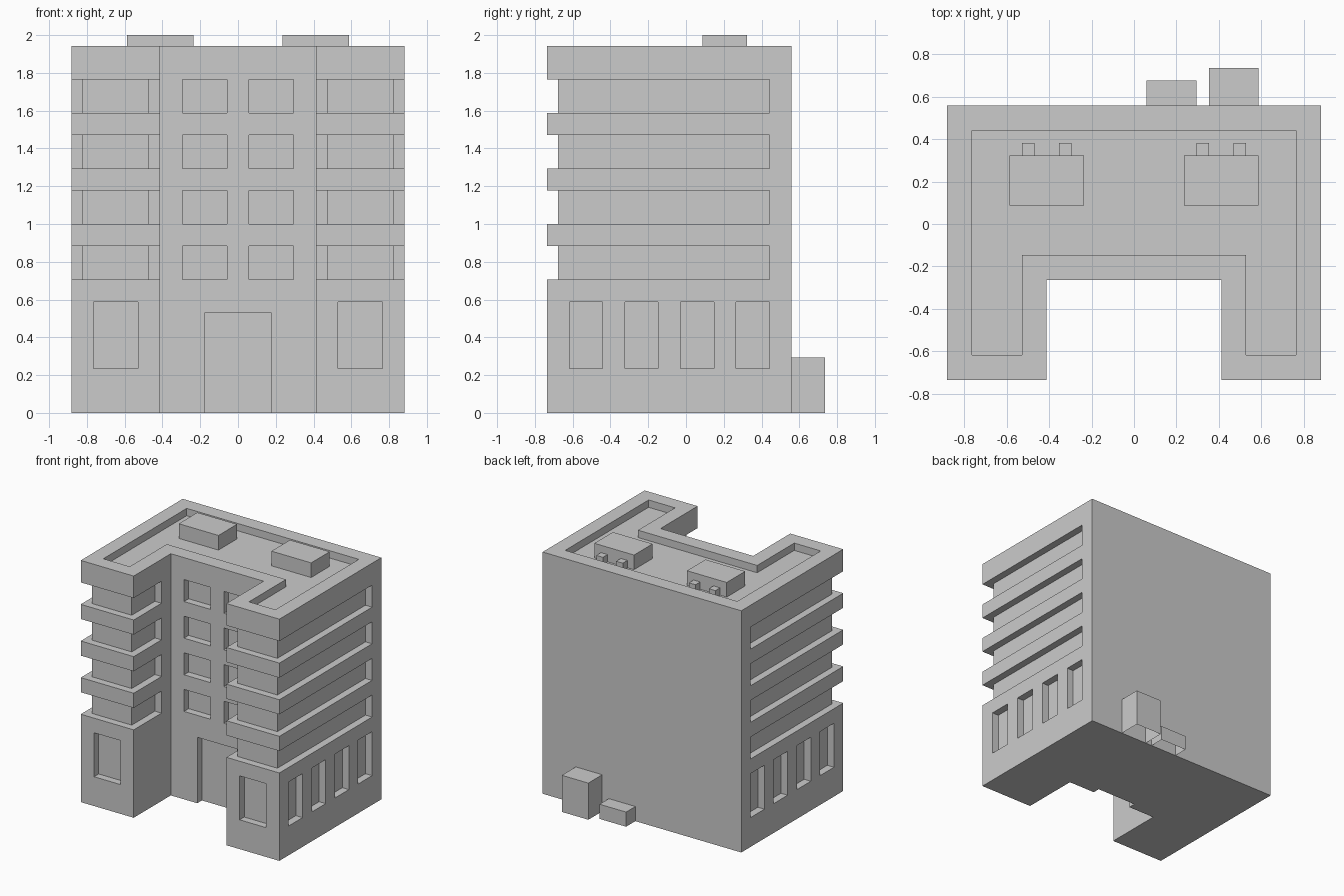
import bpy, bmesh

if "Cube" in bpy.data.objects:
    bpy.data.objects.remove(bpy.data.objects["Cube"])

U = 1 / 17  # building module: every size is a multiple of this


def add_prism(bm, pts, z0, z1, mirror=False, base=True):
    """Extrude an xy outline between two heights (all in modules)."""
    s = -1 if mirror else 1
    low = [bm.verts.new((s * x * U, y * U, z0 * U)) for x, y in pts]
    top = [bm.verts.new((s * x * U, y * U, z1 * U)) for x, y in pts]
    n = len(pts)
    faces = [bm.faces.new(low), bm.faces.new(top)]
    for i in range(n):
        j = (i + 1) % n
        faces.append(bm.faces.new((low[i], low[j], top[j], top[i])))
    bmesh.ops.recalc_face_normals(bm, faces=faces)
    if not base:
        bm.faces.remove(faces[0])


def rect(x0, x1, y0, y1):
    return [(x0, y0), (x1, y0), (x1, y1), (x0, y1)]


def finish(bm, name):
    mesh = bpy.data.meshes.new(name)
    bm.to_mesh(mesh)
    bm.free()
    ob = bpy.data.objects.new(name, mesh)
    bpy.context.collection.objects.link(ob)
    return ob


def block(name, pts, z0, z1, mirror=False, base=True):
    bm = bmesh.new()
    add_prism(bm, pts, z0, z1, mirror, base)
    return finish(bm, name)


def u_plan(outer, inner, back, court, front):
    return [(-outer, back), (-outer, front), (-inner, front), (-inner, court),
            (inner, court), (inner, front), (outer, front), (outer, back)]


# Main U-shaped body
body = block("building_body", u_plan(15, 7, 9.5, -4.5, -12.5), 0, 33)

# All recesses gathered in one cutter
cut = bmesh.new()

# sunken roof inside the parapet
add_prism(cut, u_plan(13, 9, 7.5, -2.5, -10.5), 32, 34)

# entrance
add_prism(cut, rect(-3, 3, -5.5, -3.5), -1, 9)

# wrap-around window band of a wing
band = [(16, 7.5), (14, 7.5), (14, -11.5), (8, -11.5),
        (8, -6.5), (6, -6.5), (6, -13.5), (16, -13.5)]

for m in (False, True):
    # upper floors: wing bands and courtyard windows
    for floor in range(4):
        z = 12 + 5 * floor
        add_prism(cut, band, z, z + 3, m)
        add_prism(cut, rect(1, 5, -5.5, -3.5), z, z + 3, m)
    # ground floor: front and side windows
    add_prism(cut, rect(9, 13, -13.5, -11.5), 4, 10, m)
    for i in range(4):
        y = -10.5 + 5 * i
        add_prism(cut, rect(14, 16, y, y + 3), 4, 10, m)

cutter = finish(cut, "recess_cutter")
cutter.hide_render = True

mod = body.modifiers.new("recesses", 'BOOLEAN')
mod.operation = 'DIFFERENCE'
mod.solver = 'EXACT'
mod.object = cutter
bpy.context.view_layer.objects.active = body
bpy.ops.object.modifier_apply(modifier=mod.name)
bpy.data.objects.remove(cutter)

# Rooftop units with two small ducts each
for m, side in ((False, "right"), (True, "left")):
    block(f"roof_unit_{side}", rect(4, 10, 1.5, 5.5), 32, 34, m)
    for i, x in enumerate((5, 8)):
        block(f"roof_duct_{side}_{i + 1}", rect(x, x + 1, 5.5, 6.5), 32, 33, m)

# Boxes against the back wall, open underneath
block("back_box_tall", rect(6, 10, 9.5, 12.5), 0, 5, base=False)
block("back_box_low", rect(1, 5, 9.5, 11.5), 0, 2, base=False)
